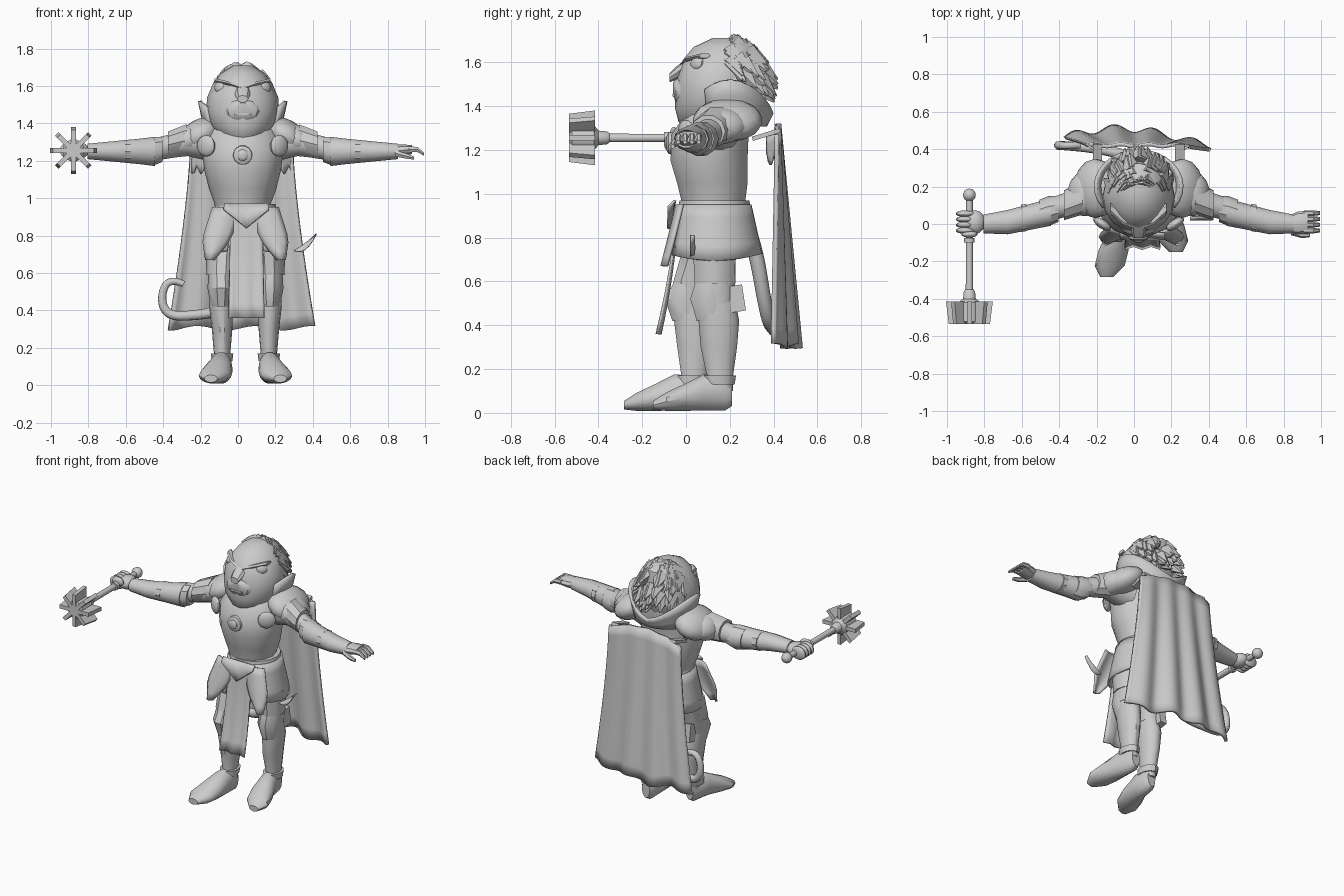
import bpy, bmesh, math, random
from mathutils import Matrix, Vector, Euler
from math import sin, cos, pi

random.seed(4)
if "Cube" in bpy.data.objects:
    bpy.data.objects.remove(bpy.data.objects["Cube"])

grey = bpy.data.materials.new("plain_grey")
grey.use_nodes = True
grey.diffuse_color = (.6, .6, .6, 1)
grey.node_tree.nodes["Principled BSDF"].inputs["Base Color"].default_value = (.6, .6, .6, 1)

MID = .025      # body centre line
HIP = .04       # leg centre line


def finish(bm, name, angle=35, thick=0):
    """Turn a bmesh into a shaded object, with optional sheet thickness."""
    bmesh.ops.recalc_face_normals(bm, faces=bm.faces)
    mesh = bpy.data.meshes.new(name)
    bm.to_mesh(mesh)
    bm.free()
    mesh.materials.append(grey)
    obj = bpy.data.objects.new(name, mesh)
    bpy.context.collection.objects.link(obj)
    if thick:
        solid = obj.modifiers.new("thickness", "SOLIDIFY")
        solid.thickness = thick
        solid.offset = 0
    bpy.ops.object.select_all(action="DESELECT")
    bpy.context.view_layer.objects.active = obj
    obj.select_set(True)
    bpy.ops.object.shade_smooth_by_angle(angle=math.radians(angle))


def loft(name, axis, rings, sides=14):
    """Skin elliptical rings (x, y, z, radius a, radius b) square to an axis."""
    bm = bmesh.new()
    loops = []
    for x, y, z, a, b in rings:
        loop = []
        for i in range(sides):
            p, q = a * cos(2 * pi * i / sides), b * sin(2 * pi * i / sides)
            offset = {"x": (0, p, q), "y": (p, 0, q), "z": (p, q, 0)}[axis]
            loop.append(bm.verts.new(Vector((x, y, z)) + Vector(offset)))
        loops.append(loop)
    for low, high in zip(loops, loops[1:]):
        for i in range(sides):
            j = (i + 1) % sides
            bm.faces.new((low[i], low[j], high[j], high[i]))
    bm.faces.new(loops[0])
    bm.faces.new(loops[-1])
    finish(bm, name)


def sheet(name, shape, nu, nv, thick=.012):
    """Build a thin surface from a function of u and v in 0..1."""
    bm = bmesh.new()
    grid = [[bm.verts.new(shape(i / nu, j / nv)) for j in range(nv + 1)] for i in range(nu + 1)]
    for i in range(nu):
        for j in range(nv):
            bm.faces.new((grid[i][j], grid[i + 1][j], grid[i + 1][j + 1], grid[i][j + 1]))
    finish(bm, name, thick=thick)


def ball(name, centre, size, turn=(0, 0, 0)):
    bm = bmesh.new()
    matrix = Matrix.LocRotScale(Vector(centre), Euler(turn), Vector(size))
    bmesh.ops.create_uvsphere(bm, u_segments=14, v_segments=9, radius=1, matrix=matrix)
    finish(bm, name)


def block(name, centre, size, turn=(0, 0, 0)):
    bm = bmesh.new()
    matrix = Matrix.LocRotScale(Vector(centre), Euler(turn), Vector(size))
    bmesh.ops.create_cube(bm, size=1, matrix=matrix)
    finish(bm, name)


def rod(name, x, z, stations):
    """Round bar along y from (y, radius) pairs."""
    loft(name, "y", [(x, y, z, r, r) for y, r in stations])


# Torso, belt and breastplate emblem
loft("torso", "z", [(MID, y, z, a, b) for y, z, a, b in (
    (.13, .8, .14, .13), (.125, .97, .15, .15), (.12, 1.05, .18, .165), (.105, 1.15, .205, .18),
    (.11, 1.27, .22, .18), (.15, 1.36, .19, .16), (.18, 1.42, .13, .13))])
loft("belt", "z", [(HIP, .13, .92, .17, .165), (HIP, .13, .97, .16, .16)], 20)
rod("chest_emblem", MID, 1.23, [(-.088, .035), (-.08, .05), (-.04, .055)])
ball("emblem_boss", (MID, -.088, 1.23), (.03, .012, .03))

# Head and face
loft("head", "z", [(MID, y, z, a, b) for y, z, a, b in (
    (.1, 1.28, .06, .08), (.12, 1.33, .125, .155), (.13, 1.39, .175, .18), (.14, 1.47, .195, .19),
    (.15, 1.54, .19, .19), (.16, 1.61, .16, .175), (.18, 1.67, .115, .145), (.19, 1.71, .05, .07))], 16)
loft("muzzle", "y", [(MID, .02, 1.46, .12, .09), (MID, -.045, 1.47, .08, .055), (MID, -.06, 1.48, .04, .03)])
loft("nose", "y", [(MID, .02, 1.6, .04, .03), (MID, -.045, 1.55, .04, .03), (MID, -.075, 1.53, .03, .02)], 8)
block("mouth", (MID, -.053, 1.45), (.09, .018, .012))
for s, side in ((1, "left"), (-1, "right")):
    ball(side + "_eye", (MID + s * .12, .05, 1.595), (.038, .02, .032), (-.3, 0, s * .7))
    loft(side + "_brow", "x", [(MID + s * x, y, z, .028, .012) for x, y, z in (
        (.01, .0, 1.59), (.08, .022, 1.615), (.15, .085, 1.63))], 6)

# Swept clumps of hair over the crown and the back of the head
bm = bmesh.new()
for i in range(80):
    turn = random.uniform(0, 1) * pi
    lift = random.uniform(-.55, 1.35)
    out = Vector((cos(turn) * cos(lift), sin(turn) * cos(lift), sin(lift)))
    root = Vector((MID, .2, 1.525)) + Vector((out.x * .15, out.y * .165, out.z * .155))
    aim = (out * .5 + Vector((0, .4, -.7))).normalized()
    matrix = Matrix.Translation(root + aim * .02) @ aim.to_track_quat("Z", "Y").to_matrix().to_4x4()
    bmesh.ops.create_cone(bm, segments=5, radius1=.048, radius2=.004, depth=.1, cap_ends=True, matrix=matrix)
finish(bm, "hair")


# Standing collar that rises to a point on each side of the neck
def collar(u, v):
    t = pi * (1.4 * u - .2)
    return (MID + (.185 + .045 * v) * cos(t), .2 + (.16 + .03 * v) * sin(t),
            1.31 + v * (.06 + .15 * abs(cos(t)) ** 1.5))


sheet("collar", collar, 20, 3, .02)

# Arms with layered armour, shoulders and chest discs
for s, side in ((1, "left"), (-1, "right")):
    def along(parts):
        return [(MID + s * x, y, z, a, b) for x, y, z, a, b in parts]

    loft(side + "_upper_arm", "x", along([
        (.16, .15, 1.29, .1, .1), (.3, .13, 1.3, .08, .075), (.4, .1, 1.275, .065, .065), (.5, .07, 1.255, .06, .06)]))
    loft(side + "_forearm", "x", along([
        (.47, .065, 1.25, .075, .08), (.55, .045, 1.25, .07, .07), (.7, .01, 1.25, .065, .055), (.83, .0, 1.25, .05, .042)]))
    loft(side + "_elbow_guard", "x", along([(.43, .08, 1.26, .07, .07), (.48, .07, 1.25, .08, .08), (.53, .055, 1.25, .075, .072)]), 10)
    loft(side + "_cuff", "x", along([(.6, .035, 1.25, .073, .064), (.63, .03, 1.25, .073, .064)]), 10)
    loft(side + "_arm_plate", "x", along([(.3, .14, 1.31, .09, .09), (.4, .1, 1.285, .08, .075)]), 10)
    ball(side + "_shoulder_plate", (MID + s * .23, .19, 1.335), (.13, .16, .085), (0, s * .55, 0))
    ball(side + "_shoulder_lame", (MID + s * .29, .16, 1.31), (.095, .12, .08), (0, s * .5, 0))
    ball(side + "_chest_disc", (MID + s * .195, .0, 1.28), (.057, .025, .057), (0, 0, s * .6))
    block(side + "_cape_strap", (MID + s * .22, .365, 1.27), (.05, .13, .02), (.3, 0, 0))

    # Torn cape edge hanging behind the arm
    def rag(u, v):
        return (MID + s * (.2 + .07 * u), .37 + .05 * u, 1.27 - v * (.08 + .06 * abs(sin(5 * u))))
    sheet(side + "_cape_rag", rag, 6, 3)

# Open left hand: palm, fingers and thumb
loft("left_palm", "x", [(.83, .0, 1.25, .045, .035), (.87, .005, 1.255, .06, .035), (.93, .012, 1.26, .06, .025)], 10)
for i in range(4):
    y = -.035 + i * .031
    loft("left_finger", "x", [(.91, y, 1.262, .015, .018), (.96, y, 1.26, .015, .016), (.995, y, 1.235, .01, .01)], 6)
loft("left_thumb", "x", [(.84, -.04, 1.24, .02, .02), (.9, -.06, 1.225, .016, .016), (.94, -.06, 1.215, .01, .01)], 6)

# Closed right hand around the mace
GRIP, LEVEL = -.88, 1.255
ball("right_palm", (GRIP + .03, .01, LEVEL), (.055, .065, .045))
for i in range(4):
    ball("right_finger", (GRIP - .02, -.035 + i * .03, LEVEL), (.055, .018, .045))
ball("right_thumb", (GRIP, -.055, LEVEL + .02), (.045, .018, .03))
rod("mace_handle", GRIP, LEVEL, [(-.45, .02), (.13, .018)])
ball("mace_pommel", (GRIP, .155, LEVEL), (.035, .035, .035))
rod("mace_collar", GRIP, LEVEL, [(-.41, .035), (-.36, .03), (-.35, .022)])
rod("mace_grip_ring", GRIP, LEVEL, [(-.1, .028), (-.075, .028)])
rod("mace_core", GRIP, LEVEL, [(-.535, .04), (-.52, .06), (-.42, .06), (-.4, .035)])
for i in range(8):
    bm = bmesh.new()
    bmesh.ops.create_cube(bm, size=1, matrix=Matrix.LocRotScale(Vector((.08, -.475, 0)), None, Vector((.09, .12, .026))))
    for v in bm.verts:
        if v.co.x > .1 and v.co.y < -.475:
            v.co.x -= .015
    bm.transform(Matrix.Translation((GRIP, 0, LEVEL)) @ Matrix.Rotation(i * pi / 4, 4, "Y"))
    finish(bm, "mace_flange")

# Legs: the right one steps forward with its knee bent
for s, side, step in ((1, "left", 0), (-1, "right", -.14)):
    def down(parts):
        rings = []
        for x, y, z, a, b in parts:
            bend = 1 - z / .95 + .4 * max(0, 1 - abs(z - .54) / .3)
            rings.append((HIP + s * x, .14 + y + step * bend, z, a, b))
        return rings

    loft(side + "_thigh", "z", down([(.09, -.01, .9, .09, .11), (.12, -.01, .72, .085, .1), (.13, 0, .5, .065, .085)]))
    loft(side + "_thigh_plate", "z", down([(.125, -.01, .75, .09, .103), (.13, -.01, .59, .078, .095)]), 10)
    loft(side + "_greave", "z", down([
        (.13, 0, .53, .062, .085), (.13, .01, .42, .064, .095), (.125, .01, .3, .055, .085), (.125, .015, .16, .043, .06), (.125, .015, .1, .045, .06)]))
    loft(side + "_knee_guard", "z", down([(.13, -.02, .6, .068, .08), (.13, -.03, .52, .073, .095), (.13, -.01, .42, .055, .085)]), 10)
    block(side + "_knee_wing", down([(.15, .08, .52, 0, 0)])[0][:3], (.05, .09, .12), (.15, 0, 0))
    loft(side + "_ankle_ring", "z", down([(.125, .01, .13, .055, .072), (.125, .01, .17, .06, .078)]), 12)
    loft(side + "_shoe", "y", [(HIP + s * x, y + step * .95, z, a, b) for x, y, z, a, b in (
        (.12, .21, .09, .03, .06), (.12, .18, .09, .05, .08), (.13, .08, .093, .06, .085),
        (.15, -.01, .07, .08, .062), (.17, -.09, .051, .08, .043), (.185, -.15, .035, .035, .02))])


# Skirt plates around the hips, open at the front
def skirt(u, v):
    t = 1.7 * pi * u - .35 * pi
    flare = .05 * v
    return (HIP + (.165 + flare) * cos(t), .13 + (.162 + flare) * sin(t),
            .95 - v * (.24 + .015 * cos(2 * t)))


sheet("skirt", skirt, 28, 4, .014)
for s, side in ((1, "left"), (-1, "right")):
    def hip_plate(u, v):
        width = .15 * (1 - max(0, v - .6) * 1.8)
        return (HIP + s * (.1 + .09 * v + (u - .5) * width), -.015 - .07 * v - .025 * sin(pi * u), .95 - .28 * v)
    sheet(side + "_hip_plate", hip_plate, 6, 6, .014)


# Front cloth with a soft fold, and the flap over it
def front_cloth(u, v):
    return (.045 + (u - .5) * (.17 + .02 * v), -.04 - .085 * v ** 1.6 - .008 * cos(4 * pi * u) * v, .95 - v * .59)


sheet("front_cloth", front_cloth, 8, 8)
sheet("waist_flap", lambda u, v: (.045 + (u - .5) * .24, -.05 - .03 * v, .97 - v * (.03 + .1 * (1 - abs(2 * u - 1)))), 8, 2)


# Cape: soft folds, with a hem that swings back in the middle
def cape(u, v):
    w = 2 * u - 1
    fold = .012 * sin(7.5 * pi * u) + .006 * sin(23 * u)
    return (.02 + w * (.275 + .115 * v ** 1.4), .42 + v * (.035 + .05 * cos(2 * w + .5)) + fold * (.3 + .8 * v),
            1.32 - .06 * w * w * (1 - v) - v * (1.015 + .012 * cos(16 * u)))


sheet("cape", cape, 40, 14, .02)

# Tail: a tapering tube that hooks round to the right
curve = bpy.data.curves.new("tail", "CURVE")
curve.dimensions = "3D"
curve.bevel_depth = .034
curve.bevel_resolution = 2
spline = curve.splines.new("NURBS")
path = ((.03, .24, .93), (.03, .31, .8), (0, .35, .55), (-.08, .38, .39), (-.23, .41, .375),
        (-.39, .42, .36), (-.42, .42, .49), (-.37, .42, .58), (-.29, .42, .54))
spline.points.add(len(path) - 1)
for i, (point, spot) in enumerate(zip(spline.points, path)):
    point.co = (*spot, 1)
    point.radius = 1.1 - .07 * i
spline.use_endpoint_u = True
curve.use_fill_caps = True
curve.materials.append(grey)
bpy.context.collection.objects.link(bpy.data.objects.new("tail", curve))

# Loose ribbon beside the left thigh
sheet("loose_ribbon", lambda u, v: (.3 + .12 * u, .02 + .02 * v, .72 + .09 * u * u + .035 * (v - .5) * sin(pi * u)), 6, 2, .006)
